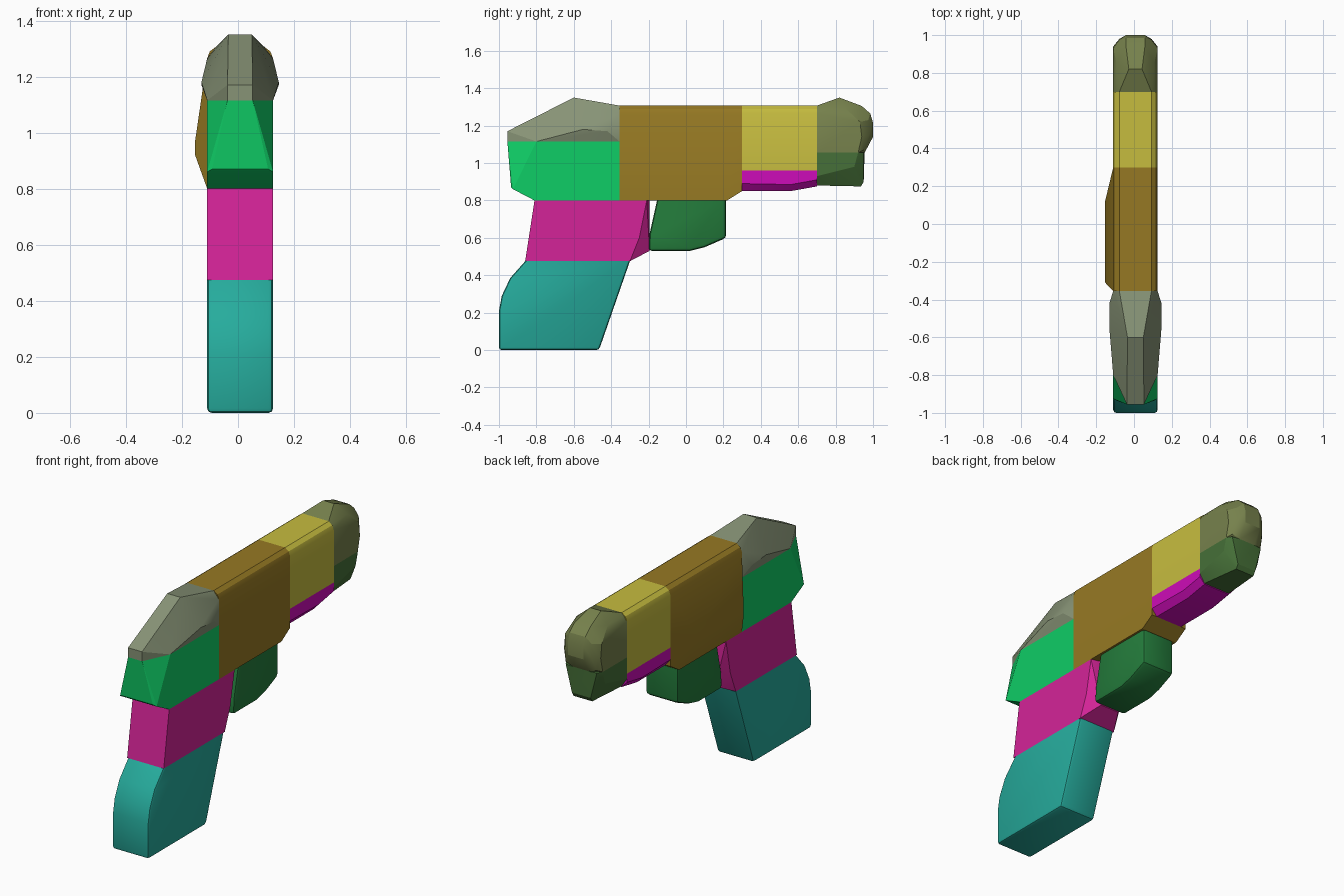
import bpy, bmesh, math

cube = bpy.data.objects.get("Cube")
if cube:
    bpy.data.objects.remove(cube)

CX, W = 0.0075, 0.1175   # centre line and half width of the body


def material(name, r, g, b):
    def lin(c):
        c /= 255
        return c / 12.92 if c < 0.04 else ((c + 0.055) / 1.055) ** 2.4
    col = (lin(r), lin(g), lin(b), 1)
    m = bpy.data.materials.new(name)
    m.use_nodes = True
    m.diffuse_color = col
    m.node_tree.nodes["Principled BSDF"].inputs["Base Color"].default_value = col
    return m


def pair(half, *yz):
    """Mirrored left and right points along a side profile."""
    return [(CX + s * half, y, z) for y, z in yz for s in (-1, 1)]


def hull(name, mat, points, joints=(), bevel=0.012):
    """Convex block; edges lying in joint planes (axis, value) stay sharp."""
    bm = bmesh.new()
    for p in points:
        bm.verts.new(p)
    res = bmesh.ops.convex_hull(bm, input=bm.verts[:])
    loose = [v for v in bm.verts if not v.link_faces]
    bmesh.ops.delete(bm, geom=loose, context='VERTS')
    bmesh.ops.dissolve_limit(bm, angle_limit=math.radians(1),
                             verts=bm.verts[:], edges=bm.edges[:])
    bmesh.ops.recalc_face_normals(bm, faces=bm.faces[:])

    def at_joint(e):
        return any(all(abs(v.co[a] - val) < 1e-4 for v in e.verts) for a, val in joints)
    if bevel:
        edges = [e for e in bm.edges if e.calc_face_angle(0) > 0.6 and not at_joint(e)]
        bmesh.ops.bevel(bm, geom=edges, offset=bevel, segments=2, profile=0.5,
                        affect='EDGES', clamp_overlap=True)
    me = bpy.data.meshes.new(name)
    bm.to_mesh(me)
    bm.free()
    me.materials.append(mat)
    ob = bpy.data.objects.new(name, me)
    bpy.context.collection.objects.link(ob)
    bpy.ops.object.select_all(action='DESELECT')
    ob.select_set(True)
    bpy.context.view_layer.objects.active = ob
    bpy.ops.object.shade_smooth_by_angle(angle=math.radians(25))
    return ob


teal = material("teal", 38, 172, 157)
pink = material("pink", 212, 36, 152)
green = material("bright green", 15, 205, 102)
forest = material("forest green", 36, 125, 60)
brown = material("brown", 150, 121, 35)
yellow = material("yellow", 198, 188, 63)
magenta = material("magenta", 206, 12, 184)
olive = material("olive", 118, 129, 76)
moss = material("moss green", 70, 112, 56)
grey = material("sage grey", 135, 147, 118)

# Handle
hull("lower_grip", teal,
     pair(W, (-1, 0), (-.465, 0), (-.3, .475), (-.86, .475),
          (-.94, .385), (-.985, .29), (-1, .21)), [(2, .475)], 0.016)
hull("upper_grip", pink,
     pair(W, (-.86, .475), (-.3, .475), (-.25, .6), (-.21, .8), (-.81, .8))
     + pair(.06, (-.195, .53), (-.195, .8)), [(2, .475), (2, .8)], 0)

# Guard block under the body
hull("guard", forest,
     pair(.105, (-.2, .53), (.02, .53), (.1, .55), (.215, .6),
          (.215, .8), (-.155, .8), (-.195, .62)), [(2, .8)], 0.018)

# Main body with a bulge on one side
hull("main_body", brown,
     pair(W, (-.355, .8), (.22, .8), (.3, .85), (.3, 1.265), (-.355, 1.265))
     + pair(.108, (-.355, 1.29), (.3, 1.29))
     + pair(.085, (-.355, 1.307), (.3, 1.307))
     + [(-.153, y, z) for y in (-.31, .12) for z in (.92, .97)]
     + [(-.113, -.345, 1.17)], bevel=0)

# Forward body
hull("front_body", yellow,
     pair(W, (.3, .96), (.7, .96), (.7, 1.265), (.3, 1.265))
     + pair(.108, (.3, 1.29), (.7, 1.29))
     + pair(.085, (.3, 1.307), (.7, 1.307)), bevel=0)
hull("front_underside", magenta,
     pair(W, (.3, .96), (.7, .96), (.3, .89), (.56, .885), (.7, .91))
     + pair(.085, (.3, .85), (.56, .85), (.7, .875)), bevel=0)

# Front end cap
hull("end_cap_top", olive,
     pair(W, (.7, 1.055), (.7, 1.265), (.92, 1.055), (.94, 1.14), (.93, 1.22))
     + pair(.1, (.7, 1.29), (.85, 1.295), (.95, 1.07))
     + pair(.085, (.7, 1.307), (.98, 1.15), (.975, 1.23))
     + pair(.05, (1, 1.14), (1, 1.215), (.985, 1.265), (.94, 1.305), (.955, 1.055))
     + pair(.035, (.82, 1.35)), bevel=0)
hull("end_cap_bottom", moss,
     pair(W, (.7, 1.055), (.92, 1.055), (.7, .93), (.9, .98))
     + pair(.1, (.95, 1.055))
     + pair(.085, (.7, .88))
     + pair(.06, (.955, 1.055), (.95, .9), (.935, .875)), bevel=0)

# Rear block and its cap
hull("rear_block", green,
     pair(W, (-.355, .8), (-.81, .8), (-.925, .86), (-.8, 1.115), (-.355, 1.115))
     + pair(.1, (-.935, .87))
     + pair(.045, (-.955, 1.115)), bevel=0)
hull("rear_cap", grey,
     pair(W, (-.355, 1.115), (-.8, 1.115), (-.355, 1.265))
     + pair(.085, (-.355, 1.307))
     + pair(.138, (-.42, 1.17), (-.55, 1.18))
     + pair(.09, (-.5, 1.28))
     + pair(.045, (-.955, 1.115), (-.955, 1.17))
     + pair(.042, (-.6, 1.35)), bevel=0)
